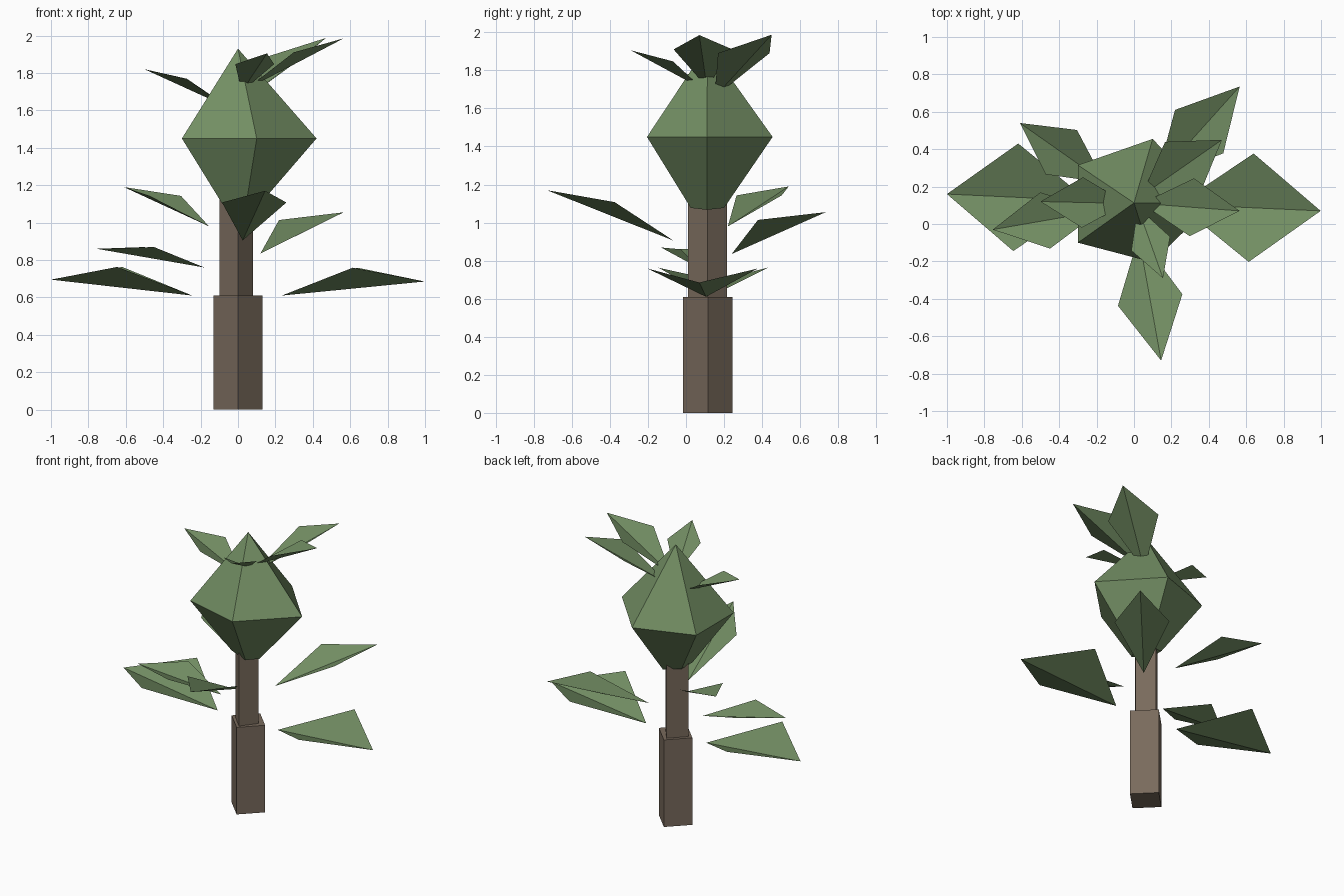
import bpy
from mathutils import Vector

if "Cube" in bpy.data.objects:
    bpy.data.objects.remove(bpy.data.objects["Cube"])


def material(name, rgb):
    m = bpy.data.materials.new(name)
    m.diffuse_color = (*rgb, 1)
    m.use_nodes = True
    m.node_tree.nodes["Principled BSDF"].inputs["Base Color"].default_value = m.diffuse_color
    return m


BARK = material("bark", (0.19, 0.145, 0.107))
GREEN = material("green", (0.17, 0.27, 0.125))


def add_mesh(name, verts, faces, mat):
    mesh = bpy.data.meshes.new(name)
    mesh.from_pydata([tuple(v) for v in verts], [], faces)
    mesh.materials.append(mat)
    ob = bpy.data.objects.new(name, mesh)
    bpy.context.collection.objects.link(ob)
    return ob


def trunk(name, x0, x1, y0, y1, z0, z1):
    """Square post turned so its corners face the axes."""
    cy = (y0 + y1) / 2
    ring = [(x1, cy), (0, y1), (x0, cy), (0, y0)]
    verts = [(x, y, z) for z in (z0, z1) for x, y in ring]
    sides = [(i, (i + 1) % 4, (i + 1) % 4 + 4, i + 4) for i in range(4)]
    add_mesh(name, verts, sides + [(3, 2, 1, 0), (4, 5, 6, 7)], BARK)


def leaf(name, base, tip, width):
    """Kite folded along its midrib, with both side corners lifted."""
    base, tip = Vector(base), Vector(tip)
    d = tip - base
    side = Vector((-d.y, d.x, 0)).normalized() * width / 2
    mid = base.lerp(tip, 0.513) + Vector((0, 0, 0.19 * width))
    add_mesh(name, [base, tip, mid + side, mid - side],
             [(0, 1, 2), (0, 3, 1)], GREEN)


# Two-step trunk
trunk("lower_trunk", -0.13, 0.13, -0.015, 0.245, 0, 0.61)
trunk("upper_trunk", -0.1, 0.08, 0.01, 0.215, 0.6, 1.15)

# Five-sided crown: narrow foot, wide ring, pointed top
ring = [(0.42, 0.11), (0.1, 0.455), (-0.3, 0.315), (-0.3, -0.1), (0.1, -0.205)]
foot = [(0.09, 0.11), (0.04, 0.2), (-0.085, 0.17), (-0.085, 0.05), (0.04, 0.025)]
verts = [(x, y, 1.085 - 0.2 * x) for x, y in foot]
verts += [(x, y, 1.45) for x, y in ring] + [(0, 0.113, 1.93)]
faces = [(4, 3, 2, 1, 0)]
for i in range(5):
    j = (i + 1) % 5
    faces += [(i, j, j + 5, i + 5), (i + 5, j + 5, 10)]
add_mesh("crown", verts, faces, GREEN)

# Leaves: base, tip, width
leaves = [
    ((0.235, 0.105, 0.61), (0.998, 0.07, 0.685), 0.58),
    ((-0.245, 0.125, 0.61), (-1.0, 0.16, 0.695), 0.575),
    ((-0.18, 0.07, 0.76), (-0.755, -0.03, 0.86), 0.305),
    ((-0.155, 0.22, 0.98), (-0.61, 0.54, 1.19), 0.29),
    ((0.12, 0.24, 0.835), (0.565, 0.735, 1.055), 0.347),
    ((0.025, -0.065, 0.905), (0.145, -0.73, 1.17), 0.35),
    ((-0.04, 0.11, 1.61), (-0.5, 0.12, 1.82), 0.27),
    ((0.02, 0.09, 1.70), (0.155, -0.29, 1.905), 0.22),
    ((0.04, 0.11, 1.71), (0.565, 0.07, 1.985), 0.31),
    ((0.04, 0.15, 1.66), (0.47, 0.45, 1.987), 0.33),
]
for n, args in enumerate(leaves):
    leaf(f"leaf_{n + 1}", *args)
